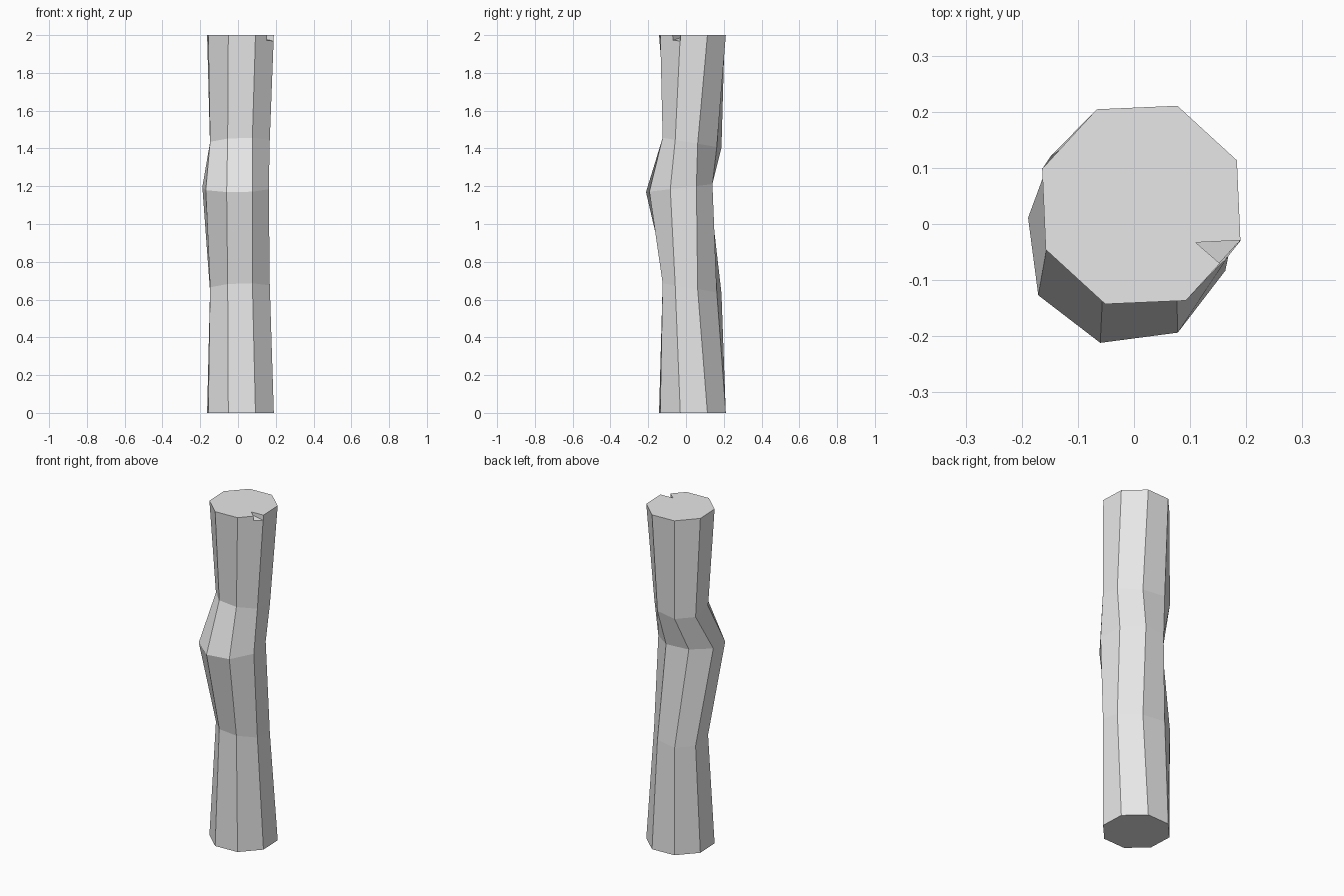
import bpy
from math import cos, sin, radians
from mathutils import Vector

cube = bpy.data.objects.get("Cube")
if cube:
    bpy.data.objects.remove(cube, do_unlink=True)

SIDES = 8
MAJOR = radians(-35)   # long axis of the squashed cross-sections


def make_object(name, verts, faces):
    mesh = bpy.data.meshes.new(name)
    mesh.from_pydata(verts, [], faces)
    obj = bpy.data.objects.new(name, mesh)
    bpy.context.collection.objects.link(obj)
    return obj


def ring(cx, cy, z, radius, turn, squash, tilt):
    """Octagon section, squashed across its long axis and tilted along y."""
    points = []
    for i in range(SIDES):
        a = radians(turn + i * 360 / SIDES) - MAJOR
        u, v = radius * cos(a), radius * squash * sin(a)
        x = u * cos(MAJOR) - v * sin(MAJOR)
        y = u * sin(MAJOR) + v * cos(MAJOR)
        points.append(Vector((cx + x, cy + y, z + tilt * y)))
    return points


# Crooked post, lofted through its sections
sections = [
    ring(0.013, 0.034, 0, 0.188, -20, 1, 0),
    ring(0.01, 0.032, 0.66, 0.182, -28, 0.8, -0.17),
    ring(-0.013, -0.036, 1.19, 0.182, -15, 1, 0.12),
    ring(0.01, 0.032, 1.43, 0.182, -28, 0.8, -0.17),
    ring(0.013, 0.034, 2, 0.188, -20, 1, 0),
]
verts = [p for section in sections for p in section]
last = len(verts) - SIDES
faces = [list(reversed(range(SIDES))), list(range(last, last + SIDES))]
for base in range(0, last, SIDES):
    for i in range(SIDES):
        j = (i + 1) % SIDES
        faces.append((base + i, base + j, base + j + SIDES, base + i + SIDES))
post = make_object("post", verts, faces)

grey = bpy.data.materials.new("light grey")
grey.use_nodes = True
colour = (0.8, 0.8, 0.8, 1)
grey.diffuse_color = colour
grey.node_tree.nodes["Principled BSDF"].inputs["Base Color"].default_value = colour
post.data.materials.append(grey)

# Chipped notch in the top rim, cut with a sloping wedge
outline = [(0.11, -0.033, 1.985), (0.194, -0.106, 1.96), (0.23, -0.027, 1.96)]
wedge = outline + [(x, y, 2.1) for x, y, z in outline]
wedge_faces = [(2, 1, 0), (3, 4, 5)]
wedge_faces += [(i, (i + 1) % 3, (i + 1) % 3 + 3, i + 3) for i in range(3)]
cutter = make_object("notch_cutter", wedge, wedge_faces)
cutter.data.materials.append(grey)
cutter.hide_render = True

notch = post.modifiers.new("notch", "BOOLEAN")
notch.operation = "DIFFERENCE"
notch.solver = "EXACT"
notch.object = cutter
bpy.context.view_layer.objects.active = post
bpy.ops.object.modifier_apply(modifier=notch.name)
bpy.data.objects.remove(cutter, do_unlink=True)
